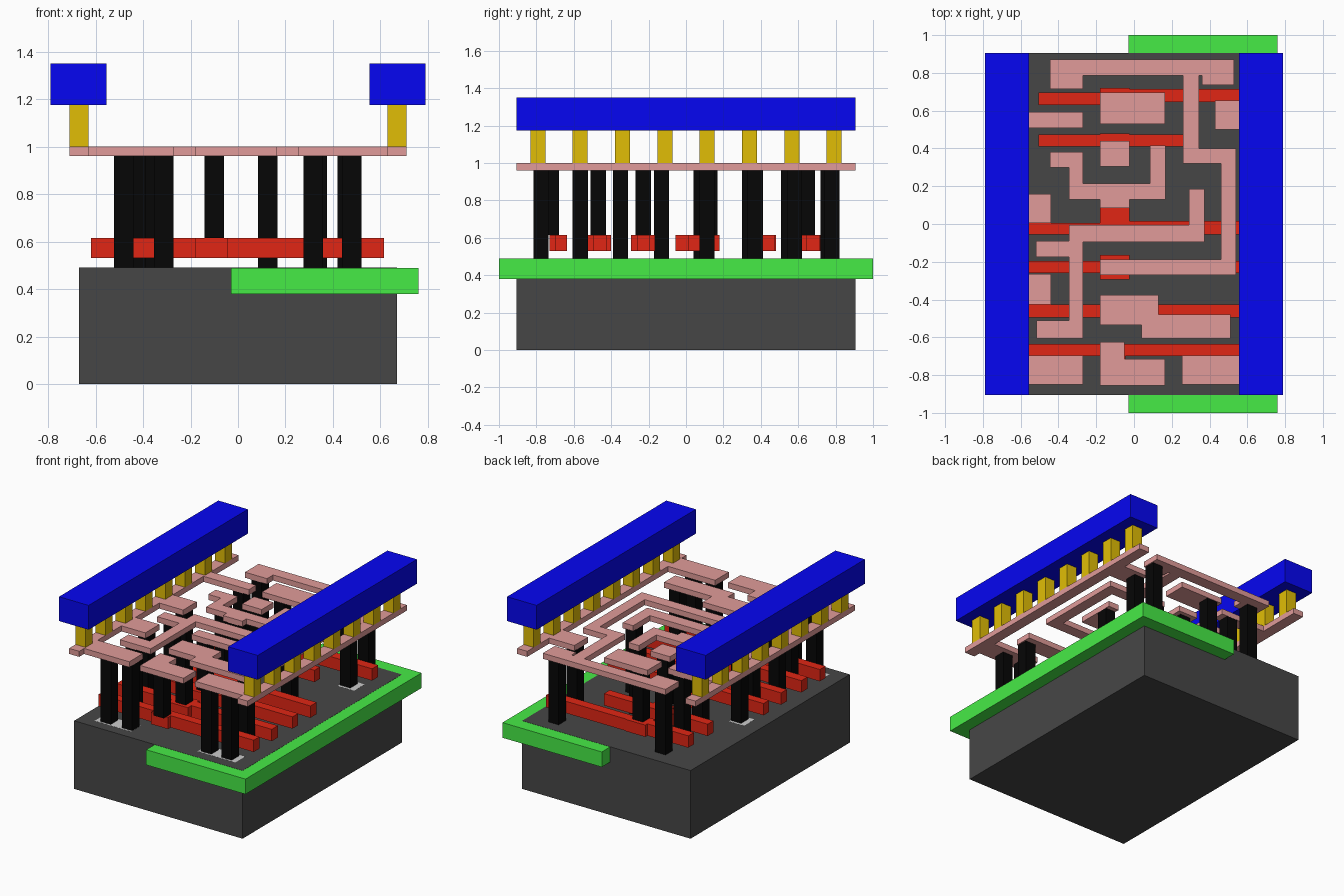
import bpy, bmesh, math

def material(name, rgb):
    """Make a material from 0-255 screen colour."""
    m = bpy.data.materials.new(name)
    m.diffuse_color = (*[(c / 255) ** 2.2 for c in rgb], 1)
    return m

DARK = material("dark_grey", (72, 72, 72))
GREEN = material("green", (72, 234, 72))
RED = material("red", (224, 42, 27))
BLACK = material("black", (14, 14, 14))
PINK = material("pink", (224, 154, 152))
GOLD = material("gold", (224, 188, 15))
BLUE = material("blue", (14, 14, 242))

def plate(name, rects, z0, z1, mat=None):
    """Extrude the union of (x0, x1, y0, y1) rectangles into one clean solid."""
    xs = sorted({v for r in rects for v in r[:2]})
    ys = sorted({v for r in rects for v in r[2:]})
    bm = bmesh.new()
    for xa, xb in zip(xs, xs[1:]):
        for ya, yb in zip(ys, ys[1:]):
            cx, cy = (xa + xb) / 2, (ya + yb) / 2
            if any(r[0] < cx < r[1] and r[2] < cy < r[3] for r in rects):
                bm.faces.new([bm.verts.new((x, y, z0)) for x, y in
                              ((xa, ya), (xb, ya), (xb, yb), (xa, yb))])
    bmesh.ops.remove_doubles(bm, verts=bm.verts, dist=1e-5)
    geo = bmesh.ops.extrude_face_region(bm, geom=bm.faces[:], use_keep_orig=True)["geom"]
    for v in geo:
        if isinstance(v, bmesh.types.BMVert):
            v.co.z = z1
    bmesh.ops.recalc_face_normals(bm, faces=bm.faces)
    bmesh.ops.dissolve_limit(bm, angle_limit=math.radians(1), verts=bm.verts, edges=bm.edges)
    me = bpy.data.meshes.new(name)
    bm.to_mesh(me)
    bm.free()
    if mat:
        me.materials.append(mat)
    ob = bpy.data.objects.new(name, me)
    bpy.context.collection.objects.link(ob)
    return ob

# Base block and the well set into its top
plate("substrate", [(-0.67, 0.67, -0.905, 0.905)], 0, 0.49, DARK)
plate("well", [(-0.03, 0.76, -1, 1)], 0.38, 0.489, GREEN)

# Pale doped patches on the top of the block
for i, (x0, x1, y0, y1) in enumerate([
        (-0.56, -0.27, -0.83, -0.72), (0.26, 0.56, -0.83, -0.72),
        (-0.56, -0.44, 0.02, 0.14), (0.43, 0.56, 0.52, 0.64)]):
    plate(f"doped_patch_{i}", [(x0, x1, y0, y1)], 0.45, 0.4905)

# Gate strips, each a bar with a wider landing pad
gates = [
    [(-0.505, -0.10, 0.63, 0.695), (-0.10, 0.615, 0.645, 0.715), (-0.18, -0.025, 0.61, 0.72)],
    [(-0.505, 0.32, 0.41, 0.475), (-0.18, -0.025, 0.37, 0.48)],
    [(-0.62, -0.10, -0.055, 0.005), (-0.10, 0.615, -0.055, 0.015), (-0.18, -0.025, -0.055, 0.18)],
    [(-0.62, 0.615, -0.26, -0.195), (-0.18, -0.025, -0.295, -0.165)],
    [(-0.62, 0.615, -0.495, -0.425), (-0.18, -0.025, -0.535, -0.40)],
    [(-0.62, 0.615, -0.70, -0.635), (-0.18, -0.045, -0.73, -0.635)],
]
for i, rects in enumerate(gates):
    plate(f"gate_strip_{i}", rects, 0.53, 0.615, RED)

# Contact pillars: down to the block, or standing on a gate pad
H = 0.041
to_block = [(-0.482, -0.775), (-0.312, -0.775), (0.318, -0.775), (0.48, -0.775),
            (-0.43, -0.565), (0.46, -0.565), (-0.482, -0.35), (-0.43, -0.131),
            (-0.482, 0.08), (0.333, 0.112), (-0.357, 0.34), (0.126, 0.37),
            (-0.357, 0.55), (0.475, 0.58), (-0.357, 0.76), (0.48, 0.78)]
on_gate = [(-0.10, y) for y in (-0.72, -0.47, -0.229, 0.127, 0.37, 0.65)]
for i, (x, y) in enumerate(to_block + on_gate):
    z0 = 0.49 if i < len(to_block) else 0.615
    plate(f"contact_pillar_{i}", [(x - H, x + H, y - H, y + H)], z0, 0.96, BLACK)

# Thin wiring layer: two side rails with branches, then separate traces
wires = {
    "left_rail": [(-0.71, -0.63, -0.905, 0.905), (-0.63, -0.27, 0.508, 0.592),
                  (-0.63, -0.44, 0.005, 0.16), (-0.63, -0.44, -0.425, -0.265),
                  (-0.63, -0.27, -0.85, -0.695)],
    "right_rail": [(0.63, 0.71, -0.905, 0.905), (0.43, 0.63, 0.50, 0.655),
                   (0.255, 0.63, -0.85, -0.695)],
    "long_trace": [(-0.445, 0.53, 0.785, 0.87), (-0.445, -0.27, 0.715, 0.87),
                   (0.36, 0.53, 0.735, 0.87), (0.26, 0.345, 0.32, 0.87),
                   (0.26, 0.54, 0.32, 0.40), (0.46, 0.54, -0.27, 0.40),
                   (-0.18, 0.54, -0.27, -0.188)],
    "upper_pad": [(-0.18, 0.165, 0.53, 0.695)],
    "small_pad": [(-0.18, -0.025, 0.305, 0.44)],
    "hook_trace": [(-0.445, -0.27, 0.298, 0.382), (-0.345, -0.27, 0.13, 0.38),
                   (-0.345, 0.167, 0.13, 0.215), (0.085, 0.167, 0.13, 0.415),
                   (-0.18, -0.025, 0.085, 0.215)],
    "middle_trace": [(0.291, 0.374, -0.095, 0.185), (-0.345, 0.374, -0.095, -0.005),
                     (-0.345, -0.27, -0.605, -0.005), (-0.52, -0.27, -0.175, -0.09),
                     (-0.515, -0.27, -0.606, -0.51)],
    "lower_trace": [(-0.18, 0.13, -0.535, -0.375), (0.04, 0.51, -0.606, -0.48)],
    "bottom_pad": [(-0.18, 0.165, -0.855, -0.715), (-0.18, -0.05, -0.855, -0.625)],
}
for name, rects in wires.items():
    plate(name, rects, 0.96, 1.0, PINK)

# Top power bars, each carried by eight gold posts
for side, s in (("left", -1), ("right", 1)):
    x0, x1 = sorted((s * 0.555, s * 0.79))
    plate(f"{side}_power_bar", [(x0, x1, -0.905, 0.905)], 1.175, 1.35, BLUE)
    for i in range(8):
        y = (i - 3.5) * 0.2262
        plate(f"{side}_post_{i}", [(s * 0.67 - 0.04, s * 0.67 + 0.04, y - 0.04, y + 0.04)],
              1.0, 1.175, GOLD)
